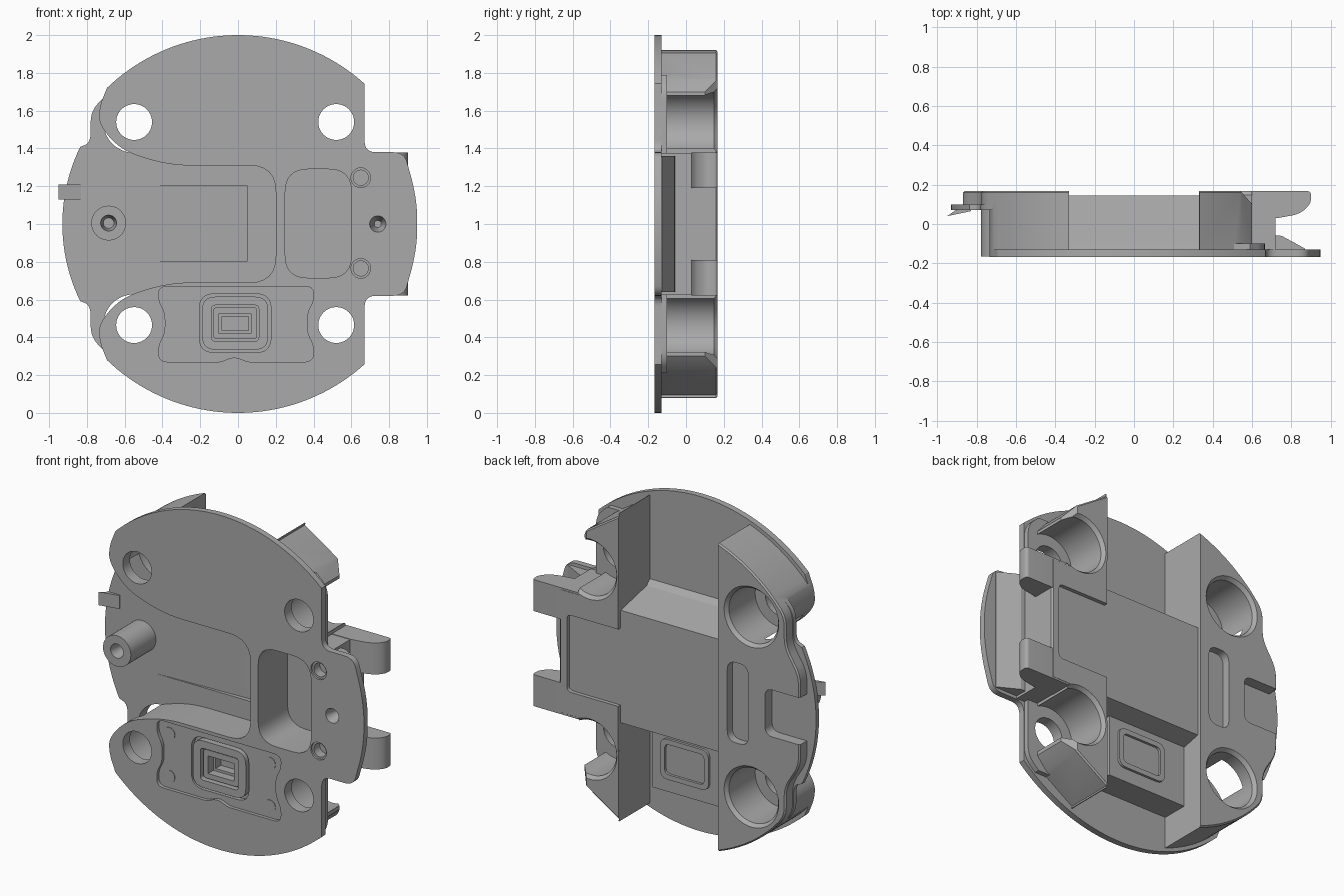
import bpy
import bmesh
from math import sin, cos, radians
from mathutils import Vector

default_cube = bpy.data.objects.get("Cube")
if default_cube:
    bpy.data.objects.remove(default_cube, do_unlink=True)

grey = bpy.data.materials.new("plain_grey")
grey.use_nodes = True
grey.diffuse_color = (0.4, 0.4, 0.4, 1)
grey.node_tree.nodes["Principled BSDF"].inputs["Base Color"].default_value = (0.4, 0.4, 0.4, 1)


def arc(radius, start, end, steps=16, centre=(0, 1)):
    angles = [radians(start + (end - start) * i / steps) for i in range(steps + 1)]
    return [(centre[0] + radius * cos(a), centre[1] + radius * sin(a)) for a in angles]


def circle(x, z, radius, steps=40):
    return arc(radius, 0, 360, steps, (x, z))[:-1]


def mirrored(half):
    """Complete an upper half outline with its copy below z = 1."""
    return half + [(p[0], 2 - p[1], *p[2:]) for p in reversed(half)]


def rounded(points, steps=6):
    """Round each corner that carries a third value, its reach along the edges."""
    result = []
    for i, point in enumerate(points):
        corner = Vector(point[:2])
        if len(point) < 3:
            result.append(tuple(corner))
            continue
        before = Vector(points[i - 1][:2]) - corner
        after = Vector(points[(i + 1) % len(points)][:2]) - corner
        a = corner + before.normalized() * min(point[2], before.length * 0.49)
        b = corner + after.normalized() * min(point[2], after.length * 0.49)
        for s in range(steps + 1):
            t = s / steps
            result.append(tuple(a * (1 - t) ** 2 + corner * 2 * t * (1 - t) + b * t * t))
    return result


def box(left, right, low, high, r=0.0):
    corners = [(left, low), (right, low), (right, high), (left, high)]
    return rounded([(*c, r) for c in corners]) if r else corners


def prism(name, outline, start, end, axis="Y", chamfer=0.0, end_scale=1.0):
    """Extrude an outline along an axis, with optional chamfer or taper at the end."""
    place = {"X": lambda a, b, c: (c, a, b),
             "Y": lambda a, b, c: (a, c, b),
             "Z": lambda a, b, c: (a, b, c)}[axis]
    centre = [sum(p[k] for p in outline) / len(outline) for k in (0, 1)]
    bm = bmesh.new()
    first = [bm.verts.new(place(a, b, start)) for a, b in outline]
    last = [bm.verts.new(place(centre[0] + (a - centre[0]) * end_scale,
                               centre[1] + (b - centre[1]) * end_scale, end))
            for a, b in outline]
    bm.faces.new(first)
    cap = bm.faces.new(last)
    for i in range(len(first)):
        j = (i + 1) % len(first)
        bm.faces.new((first[i], first[j], last[j], last[i]))
    bmesh.ops.recalc_face_normals(bm, faces=bm.faces)
    if chamfer:
        bmesh.ops.bevel(bm, geom=list(cap.edges), offset=chamfer, segments=1,
                        affect="EDGES", clamp_overlap=True)
    mesh = bpy.data.meshes.new(name)
    bm.to_mesh(mesh)
    bm.free()
    mesh.materials.append(grey)
    obj = bpy.data.objects.new(name, mesh)
    bpy.context.collection.objects.link(obj)
    return obj


def combine(operation, *args, **kwargs):
    """Join a prism to the body or cut it away."""
    tool = prism("helper", *args, **kwargs)
    modifier = body.modifiers.new("shape", "BOOLEAN")
    modifier.operation = operation
    modifier.solver = "EXACT"
    modifier.object = tool
    bpy.context.view_layer.objects.active = body
    bpy.ops.object.modifier_apply(modifier=modifier.name)
    bpy.data.objects.remove(tool, do_unlink=True)


def add(*args, **kwargs):
    combine("UNION", *args, **kwargs)


def cut(*args, **kwargs):
    combine("DIFFERENCE", *args, **kwargs)


def flip(outline):
    return [(a, 2 - b) for a, b in outline]


# Thin front plate
plate_half = (arc(0.95, 3, 17, 5) + [(0.88, 1.38, 0.06), (0.67, 1.38, 0.06), (0.67, 1.73, 0.06)]
              + arc(1.0, 48, 134, 40) + [(-0.78, 1.6, 0.08), (-0.78, 1.43, 0.06)]
              + arc(0.93, 154, 178, 10))
body = prism("mounting_body", rounded(mirrored(plate_half)), -0.167, -0.13)

# Thick core with chamfered back edge
core_half = ([(0.72, 1.375), (0.6, 1.375), (0.6, 1.7), (0.54, 1.77), (0.33, 1.905)]
             + arc(0.978, 70, 135, 24)
             + [(-0.775, 1.6, 0.06), (-0.775, 1.42, 0.06), (-0.87, 1.27, 0.06)])
add(rounded(mirrored(core_half)), -0.15, 0.168, chamfer=0.014)

# Rear flange behind the front recess
flange_half = ([(-0.35, 1.6), (-0.69, 1.69), (-0.78, 1.6, 0.06), (-0.78, 1.43, 0.06)]
               + arc(0.93, 154, 178, 10))
add(rounded(mirrored(flange_half)), 0.07, 0.1)

# Thick pads, foot and gripping claws on the left side
pad = rounded([(0.3, 1.36), (0.665, 1.36), (0.665, 1.72, 0.06), (0.59, 1.79), (0.3, 1.79)])
claw = rounded([(0.55, 0.167), (0.9, 0.167, 0.02), (0.9, 0.1, 0.05), (0.84, 0.05, 0.04),
                (0.73, 0.03), (0.55, 0.03)])
add([(0.55, -0.14), (0.87, -0.14), (0.87, -0.125), (0.75, -0.06), (0.55, -0.05)],
    0.64, 1.36, axis="Z")
for outline in (pad, flip(pad)):
    add(outline, -0.14, -0.1)
for low, high in ((1.19, 1.378), (0.622, 0.81)):
    add(claw, low, high, axis="Z")

# Rear pockets above and below the centre band
pocket = [(-0.13, 1.42), (-0.1, 1.39), (0.145, 1.336), (0.3, 1.3), (0.3, 2.2), (-0.13, 2.2)]
for outline in (pocket, flip(pocket)):
    cut(outline, -0.33, 0.33, axis="X")
cut(box(-0.33, 0.331, 0.5, 1.5), 0.145, 0.3)
cut(box(0.3, 0.67, 0.77, 1.23, 0.03), 0.145, 0.3)

# Sloped outer corners of the left pods
for low, high in ((1.4, 2.1), (-0.1, 0.6)):
    cut([(0.54, 0.169), (0.61, 0.09), (0.7, 0.3), (0.54, 0.3)], low, high, axis="Z")

# Screw holes with deep rear sockets
for x in (-0.55, 0.52):
    for z in (1.54, 0.465):
        cut(circle(x, z, 0.163), -0.1, 0.3)
        cut(circle(x, z, 0.163), 0.147, 0.19, end_scale=1.22)
        cut(circle(x, z, 0.095), -0.3, 0.0)

# Rear slot and side notch
cut(box(-0.53, -0.39, 0.76, 1.24, 0.06), 0.12, 0.3)
cut(box(-1.1, -0.64, 0.86, 1.14, 0.05), 0.101, 0.3)

# Deep front recess, its ramped panel and the window
recess_half = [(0.2, 1.31, 0.14), (-0.37, 1.31, 0.12), (-0.62, 1.39, 0.1), (-0.74, 1.53, 0.08),
               (-0.73, 1.63, 0.04), (-0.69, 1.73), (-1.2, 1.75)]
cut(rounded(mirrored(recess_half)), -0.3, 0.072)
cut([(0.05, 0.0), (0.05, 0.1), (-0.62, 0.071), (-0.62, 0.0)], 0.805, 1.2, axis="Z")
cut(box(0.25, 0.6, 0.715, 1.29, 0.12), -0.3, 0.11)

# Small front holes
for z in (1.245, 0.765):
    cut(circle(0.65, z, 0.052, 24), -0.18, -0.155)
    cut(circle(0.65, z, 0.04, 24), -0.16, -0.1)
cut(circle(0.74, 1.0, 0.047, 24), -0.18, -0.08, end_scale=0.4)

# Socket housing behind the lower pocket
add(box(-0.36, 0.2, 0.27, 0.66), -0.14, 0.03)
add(box(-0.18, 0.14, 0.35, 0.59, 0.05), 0.02, 0.045)
cut(box(-0.15, 0.11, 0.38, 0.56, 0.03), 0.03, 0.1)

# Shallow front tray with stepped socket
tray = [(-0.42, 0.27, 0.05), (-0.09, 0.27, 0.02), (-0.02, 0.3, 0.04), (0.05, 0.27, 0.02),
        (0.4, 0.27, 0.05), (0.4, 0.36, 0.04), (0.365, 0.42, 0.04), (0.365, 0.53, 0.04),
        (0.4, 0.59, 0.04), (0.4, 0.67, 0.05), (-0.42, 0.67, 0.05), (-0.42, 0.59, 0.04),
        (-0.385, 0.53, 0.04), (-0.385, 0.42, 0.04), (-0.42, 0.36, 0.04)]
cut(rounded(tray), -0.3, -0.147)
cut(box(-0.205, 0.175, 0.32, 0.63, 0.08), -0.3, -0.12)
add(box(-0.19, 0.16, 0.335, 0.615, 0.07), -0.155, -0.1)
cut(box(-0.14, 0.11, 0.38, 0.57, 0.02), -0.3, -0.12)
add(box(-0.13, 0.1, 0.39, 0.56, 0.02), -0.14, -0.1)
cut(box(-0.1, 0.07, 0.42, 0.525), -0.3, -0.09)
cut(box(-0.085, 0.055, 0.435, 0.51), -0.3, -0.04)

# Round contact pads in the tray
pads = [prism("contact_pad", circle(x, z, 0.037, 24), -0.15, -0.145)
        for x in (-0.35, 0.315) for z in (0.34, 0.595)]

# Standing post in the front recess
main_body = body
body = prism("standing_post", circle(-0.685, 1.005, 0.092), -0.165, 0.085)
cut(circle(-0.685, 1.005, 0.047, 24), -0.2, -0.06, end_scale=0.6)
post = body

# Small pointed fin on the right edge
fin = prism("edge_fin", [(-0.95, 0.04), (-0.83, 0.065), (-0.83, 0.09), (-0.88, 0.09)],
            1.13, 1.21, axis="Z")

# Smooth curved walls while keeping edges crisp
bpy.ops.object.select_all(action="DESELECT")
for obj in [main_body, post, fin] + pads:
    obj.select_set(True)
bpy.context.view_layer.objects.active = main_body
bpy.ops.object.shade_smooth_by_angle(angle=radians(25))
